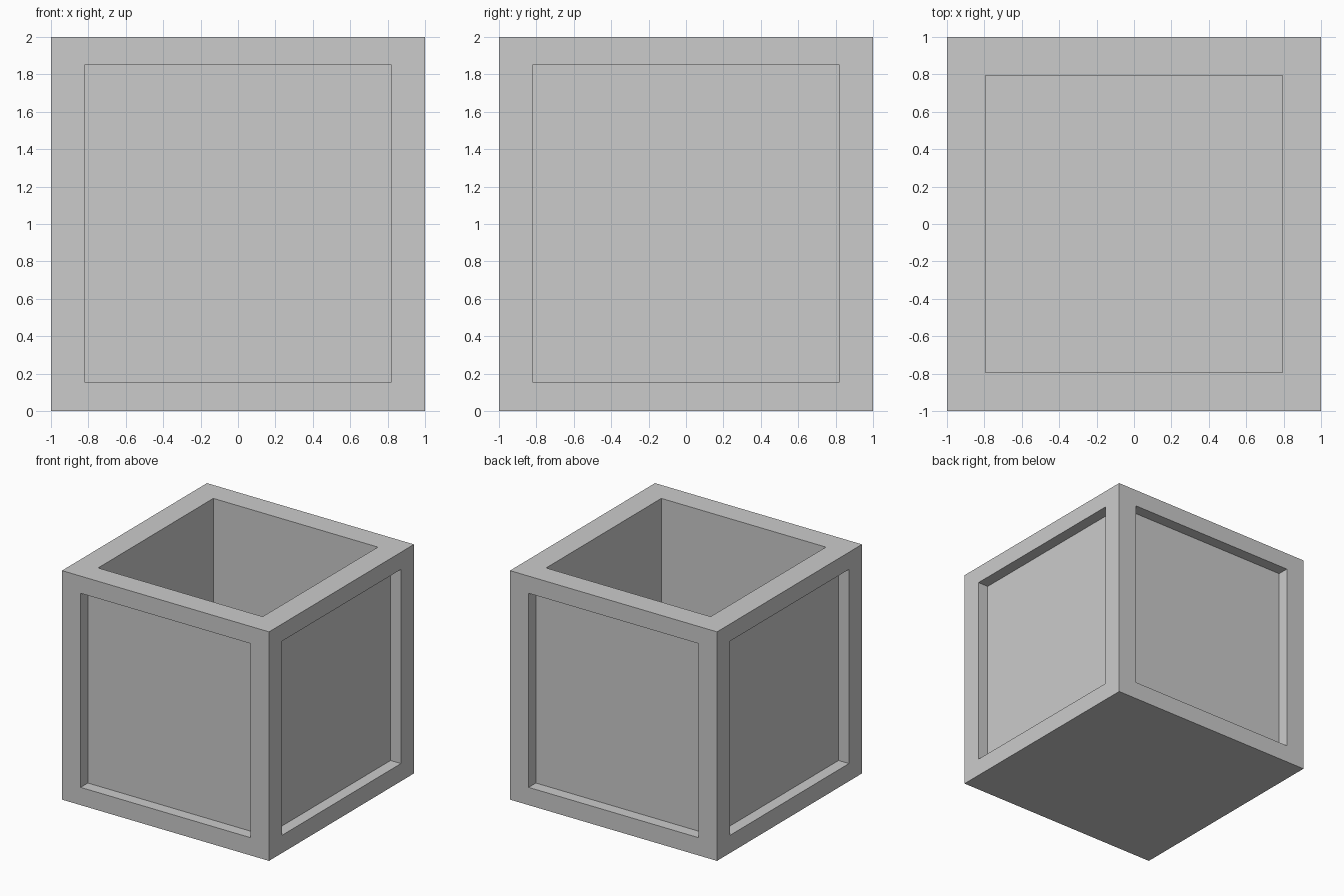
import bpy, bmesh

if "Cube" in bpy.data.objects:
    bpy.data.objects.remove(bpy.data.objects["Cube"])

SIDE_INSET = 0.18      # frame width beside each panel
LOW, HIGH = 0.155, 1.85  # panel bottom and top
PANEL_DEPTH = 0.10
RIM = 0.205            # width of the top rim
FLOOR = 0.16           # inner floor height


def sink(bm, face, depth):
    """Push a face straight in, making side walls around it."""
    normal = face.normal.copy()
    new = bmesh.ops.extrude_discrete_faces(bm, faces=[face])["faces"][0]
    bmesh.ops.translate(bm, verts=new.verts, vec=-normal * depth)


# Solid block standing on the ground
bm = bmesh.new()
bmesh.ops.create_cube(bm, size=2)
bmesh.ops.translate(bm, verts=bm.verts, vec=(0, 0, 1))
bm.normal_update()
sides = [f for f in bm.faces if abs(f.normal.z) < 0.5]
top = next(f for f in bm.faces if f.normal.z > 0.5)

# Recessed panel on each of the four sides
bmesh.ops.inset_individual(bm, faces=sides, thickness=SIDE_INSET, use_even_offset=True)
bm.normal_update()
for f in sides:
    for v in f.verts:
        v.co.z = HIGH if v.co.z > 1 else LOW
    sink(bm, f, PANEL_DEPTH)

# Open cavity from the top
bmesh.ops.inset_individual(bm, faces=[top], thickness=RIM, use_even_offset=True)
bm.normal_update()
sink(bm, top, 2 - FLOOR)

bmesh.ops.recalc_face_normals(bm, faces=bm.faces)
mesh = bpy.data.meshes.new("planter_box")
bm.to_mesh(mesh)
bm.free()
bpy.context.collection.objects.link(bpy.data.objects.new("planter_box", mesh))
